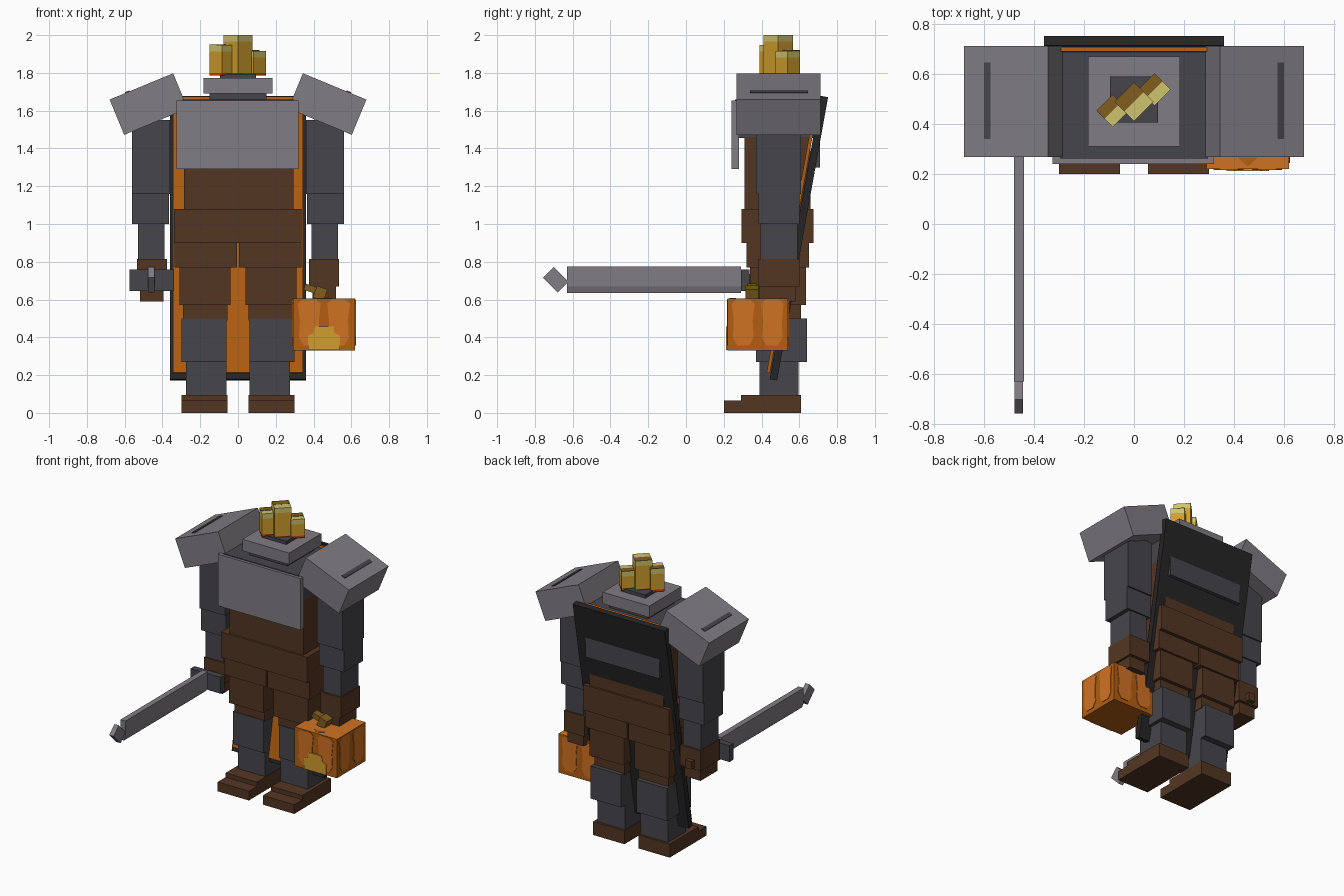
import bpy, bmesh, math
from mathutils import Matrix, Vector

if "Cube" in bpy.data.objects:
    bpy.data.objects.remove(bpy.data.objects["Cube"], do_unlink=True)


def lin(c):
    c /= 255
    return c / 12.92 if c <= 0.04045 else ((c + 0.055) / 1.055) ** 2.4


def material(name, rgb):
    m = bpy.data.materials.new(name)
    col = (*[lin(c) for c in rgb], 1)
    m.diffuse_color = col
    m.use_nodes = True
    m.node_tree.nodes["Principled BSDF"].inputs["Base Color"].default_value = col
    return m


STEEL = material("light steel", (128, 124, 131))
DARK = material("dark steel", (70, 69, 75))
BROWN = material("brown leather", (84, 54, 35))
BLACK = material("black cloth", (37, 37, 38))
ORANGE = material("deep orange", (178, 94, 18))
BRIGHT = material("bright orange", (208, 114, 36))
GOLD = material("gold", (208, 158, 45))
PALE = material("pale yellow", (205, 195, 110))
OCHRE = material("dark ochre", (128, 94, 32))
RED = material("ember red", (185, 70, 20))


def finish(name, bm, mats, matrix=None):
    bmesh.ops.recalc_face_normals(bm, faces=bm.faces)
    me = bpy.data.meshes.new(name)
    bm.to_mesh(me)
    bm.free()
    for m in mats:
        me.materials.append(m)
    ob = bpy.data.objects.new(name, me)
    if matrix:
        ob.matrix_world = matrix
    bpy.context.collection.objects.link(ob)
    return ob


def box(name, x, y, z, *mats, rot=None, cuts=(), top=None):
    """Box from axis ranges; cuts are heights where the next material starts."""
    c = Vector((sum(x) / 2, sum(y) / 2, sum(z) / 2))
    size = Vector((abs(x[1] - x[0]), abs(y[1] - y[0]), abs(z[1] - z[0])))
    bm = bmesh.new()
    bmesh.ops.create_cube(bm, size=1, matrix=Matrix.Diagonal((*size, 1)))
    for h in cuts:
        bmesh.ops.bisect_plane(bm, geom=bm.verts[:] + bm.edges[:] + bm.faces[:],
                               plane_co=(0, 0, h - c.z), plane_no=(0, 0, 1))
    for f in bm.faces:
        f.material_index = sum(f.calc_center_median().z + c.z > h for h in cuts)
        if top is not None and f.normal.z > 0.9:
            f.material_index = top
    return finish(name, bm, mats, Matrix.Translation(c) @ (rot or Matrix()))


def prism(name, pts, depth, mat, matrix):
    """Extrude a flat outline along its local z."""
    bm = bmesh.new()
    f = bm.faces.new([bm.verts.new((a, b, 0)) for a, b in pts])
    ext = bmesh.ops.extrude_face_region(bm, geom=[f])["geom"]
    for v in ext:
        if isinstance(v, bmesh.types.BMVert):
            v.co.z += depth
    return finish(name, bm, [mat], matrix)


# torso and armour
box("waist", (-.285, .295), (.31, .66), (1.07, 1.46), BROWN)
box("hips", (-.34, .335), (.295, .675), (.9, 1.08), BROWN)
box("chest", (-.295, .295), (.26, .69), (1.455, 1.66), DARK)
box("chest_plate", (-.325, .32), (.24, .28), (1.29, 1.655), STEEL)
box("back_plate", (-.29, .29), (.675, .71), (1.3, 1.655), DARK)
box("neck", (-.15, .15), (.34, .64), (1.65, 1.69), DARK)
box("collar", (-.183, .183), (.31, .67), (1.69, 1.772), STEEL)
box("collar_opening", (-.095, .095), (.405, .59), (1.77, 1.795), DARK)

# limbs, one per side
for s, side in ((1, "left"), (-1, "right")):
    def limb(part, x, y, z, mat):
        return box(f"{side}_{part}", (s * x[0], s * x[1]), y, z, mat)
    limb("shorts", (.006, .335), (.32, .65), (.77, .91), BROWN)
    limb("thigh", (.04, .31), (.34, .635), (.57, .77), BROWN)
    limb("knee", (.055, .29), (.375, .61), (.49, .57), BROWN)
    limb("greave", (.06, .30), (.37, .64), (.27, .50), DARK)
    limb("ankle", (.06, .275), (.39, .595), (.09, .27), DARK)
    limb("boot", (.055, .30), (.29, .61), (0, .095), BROWN)
    limb("boot_toe", (.055, .30), (.2, .29), (0, .065), BROWN)
    limb("upper_arm", (.36, .56), (.37, .61), (1.16, 1.55), DARK)
    limb("elbow", (.365, .56), (.385, .60), (1.0, 1.165), DARK)
    limb("forearm", (.39, .53), (.395, .59), (.81, 1.0), DARK)
    limb("glove", (.375, .535), (.385, .60), (.67, .815), BROWN)
    limb("fist", (.395, .52), (.39, .58), (.59, .67), BROWN)

    # tilted shoulder guard with a slot on top
    rot = Matrix.Rotation(s * math.radians(22.5), 4, 'Y')
    cx, cz = s * .473, 1.635
    box(f"{side}_shoulder_guard", (cx - .182, cx + .182), (.268, .712),
        (cz - .101, cz + .101), STEEL, rot=rot)
    p = rot @ Vector((s * .08, 0, .102))
    px, pz = cx + p.x, cz + p.z
    box(f"{side}_shoulder_slot", (px - .014, px + .014), (.34, .645),
        (pz - .004, pz + .004), DARK, rot=rot)

# slanted cape with orange lining
tilt = Matrix.Rotation(-math.atan2(.27, 1.5), 4, 'X')
box("cape", (-.36, .36), (.5775, .6175), (.163, 1.687), BLACK, rot=tilt)
box("cape_lining", (-.345, .345), (.558, .576), (.2, 1.685), ORANGE, rot=tilt)

# sword: blade with a chamfered lower edge, angled tip, guard and grip
to_y = Matrix(((1, 0, 0, 0), (0, 0, 1, 0), (0, 1, 0, 0), (0, 0, 0, 1)))
blade = [(-.02, .775), (.02, .775), (.02, .67), (.008, .635), (-.008, .635), (-.02, .67)]
prism("blade", blade, .92, STEEL, Matrix.Translation((-.46, -.63, 0)) @ to_y)
box("blade_tip", (-.477, -.443), (-.745, -.635), (.665, .745), STEEL,
    rot=Matrix.Rotation(math.radians(-45), 4, 'X'))
box("sword_guard", (-.575, -.34), (.29, .335), (.645, .76), DARK)
box("sword_grip", (-.485, -.435), (.33, .63), (.68, .735), BROWN)

# pumpkin with lighter ribs, glowing mouth and stem
px, py = (.29, .62), (.22, .54)
box("pumpkin", px, py, (.33, .605), ORANGE, BRIGHT, top=1)
mx, my = sum(px) / 2, sum(py) / 2
rib = [(-.03, -.11), (.03, -.11), (.055, -.07), (.05, .02), (.06, .11),
       (.035, .133), (-.035, .133), (-.06, .11), (-.05, .02), (-.055, -.07)]
upright = Matrix.Rotation(math.pi / 2, 4, 'X')
for i, d in enumerate((.16, .165, .16, .165)):
    turn = Matrix.Translation((mx, my, .468)) @ Matrix.Rotation(i * math.pi / 2, 4, 'Z')
    for off in (-.077, .077):
        prism(f"pumpkin_rib_{i}", rib, .005, BRIGHT,
              turn @ Matrix.Translation((off, -d + .001, 0)) @ upright)
mouth = [(-.085, -.135), (.085, -.135), (.085, -.06), (.055, -.045),
         (.05, -.01), (-.05, -.01), (-.055, -.045), (-.085, -.06)]
prism("pumpkin_mouth", mouth, .008, GOLD,
      Matrix.Translation((mx, my - .16, .468)) @ upright)
prism("pumpkin_top_mark", [(-.04, 0), (0, -.035), (.04, 0)], .004, ORANGE,
      Matrix.Translation((mx, .265, .603)))
box("pumpkin_stem", (.405, .465), (.315, .385), (.6, .665), OCHRE,
    rot=Matrix.Rotation(math.radians(20), 4, 'Y'))
box("pumpkin_stem_end", (.35, .45), (.325, .375), (.635, .67), OCHRE,
    rot=Matrix.Rotation(math.radians(18), 4, 'Y'))

# flame made of three turned blocks with pale tips and red roots
quarter = Matrix.Rotation(math.radians(45), 4, 'Z')
for i, (x, y, h, r) in enumerate(((0, .488, 2.0, .055), (-.085, .453, 1.947, .046),
                                  (.082, .538, 1.917, .046))):
    box(f"flame_{i}", (x - r, x + r), (y - r, y + r), (1.785, h),
        RED, GOLD, PALE, rot=quarter, cuts=(1.8, h - .035))
    o = r * .5 * math.sqrt(.5)
    box(f"flame_top_{i}", (x - o - r, x - o + r), (y + o - r / 2, y + o + r / 2),
        (h - .004, h + (.003 if i else .0005)), OCHRE, rot=quarter)
